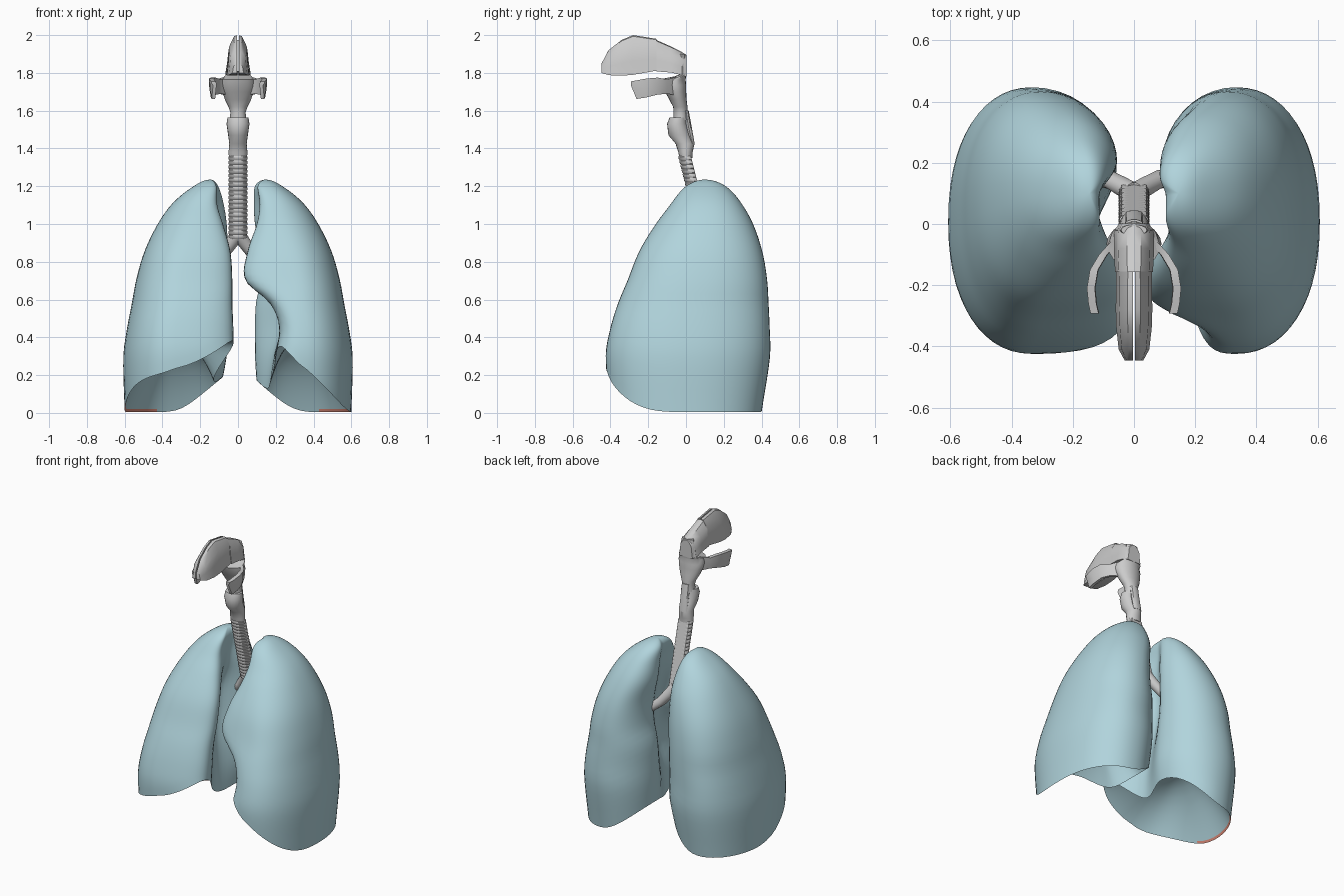
import bpy, bmesh, math
from math import sin, cos, pi, sqrt

if "Cube" in bpy.data.objects:
    bpy.data.objects.remove(bpy.data.objects["Cube"])


def material(name, col):
    m = bpy.data.materials.new(name)
    m.diffuse_color = (*col, 1)
    m.use_nodes = True
    m.node_tree.nodes["Principled BSDF"].inputs["Base Color"].default_value = m.diffuse_color
    return m


BLUE = material("lung_blue", (0.44, 0.66, 0.72))
PINK = material("rim_pink", (0.75, 0.27, 0.2))


def loft(name, rings, mats=(), pick=None, angle=35, mirror=False):
    """Skin a list of closed rings (lists of points) and cap both ends."""
    bm = bmesh.new()
    for s in ((1, -1) if mirror else (1,)):
        rows = [[bm.verts.new((s * p[0], p[1], p[2])) for p in r] for r in rings]
        n = len(rows[0])
        for k in range(len(rows) - 1):
            for i in range(n):
                j = (i + 1) % n
                f = bm.faces.new((rows[k][i], rows[k][j], rows[k + 1][j], rows[k + 1][i]))
                if pick:
                    f.material_index = pick(k, f.calc_center_median())
        bm.faces.new(rows[0])
        bm.faces.new(rows[-1])
    bmesh.ops.recalc_face_normals(bm, faces=bm.faces)
    me = bpy.data.meshes.new(name)
    bm.to_mesh(me)
    bm.free()
    for m in mats:
        me.materials.append(m)
    me.shade_smooth()
    me.set_sharp_from_angle(angle=math.radians(angle))
    ob = bpy.data.objects.new(name, me)
    bpy.context.collection.objects.link(ob)
    return ob


def clamp01(t):
    return max(0.0, min(1.0, t))


def smooth(t):
    t = clamp01(t)
    return t * t * (3 - 2 * t)


# ---- lungs: cross-section measures at each height ----
TOP = 1.235
LEVELS = (1.235, 1.2, 1.1, 1.0, .85, .7, .58, .45, .3, 0)
H = [sqrt(TOP - z) for z in LEVELS]
OUTER = (.145, .235, .355, .425, .497, .54, .562, .587, .607, .60)
BACK = (.1, .21, .30, .355, .405, .43, .437, .443, .445, .40)
FRONT = (.1, .0, -.085, -.16, -.25, -.31, -.36, -.40, -.425, -.40)
MIDX = (.145, .155, .19, .22, .27, .30, .31, .33, .33, .33)
# inner side of each lung: rear edge, hollow, front edge
INNER = {
    -1: ((.145, .105, .075, .06, .055, .06, .06, .06, .06, .12),
         (.145, .115, .12, .13, .17, .17, .16, .14, .13, .13),
         (.145, .115, .11, .08, .04, .03, .03, .025, .025, .06)),
    1: ((.145, .09, .085, .09, .12, .12, .095, .09, .09, .11),
        (.145, .105, .12, .14, .18, .21, .23, .23, .19, .15),
        (.145, .105, .115, .10, .05, .04, .17, .22, .20, .20)),
}


def sample(tab, z):
    """Smooth interpolation of a table over height."""
    h = sqrt(max(0, TOP - z))
    i = 0
    while i < len(H) - 2 and h > H[i + 1]:
        i += 1

    def slope(k):
        a, b = max(k - 1, 0), min(k + 1, len(H) - 1)
        return (tab[b] - tab[a]) / (H[b] - H[a])
    d = H[i + 1] - H[i]
    t = (h - H[i]) / d
    return ((2 * t**3 - 3 * t**2 + 1) * tab[i] + (t**3 - 2 * t**2 + t) * d * slope(i)
            + (3 * t**2 - 2 * t**3) * tab[i + 1] + (t**3 - t**2) * d * slope(i + 1))


def section(side, z):
    """Closed outline (distance from the midline, y) of a lung at height z."""
    L, b, f, cx = (sample(t, z) for t in (OUTER, BACK, FRONT, MIDX))
    mb, mm, mf = (sample(t, z) for t in INNER[side])
    yc = (b + f) / 2
    yb, ym, yf = yc + .38 * (b - yc), yc - .13 * (b - yc), f + .3 * (yc - f)

    def pw(v, e):
        return math.copysign(abs(v)**e, v)
    pts = []
    for i in range(28):                                   # outer half
        a = -pi / 2 + pi * i / 28
        pts.append((cx + (L - cx) * pw(cos(a), .9), yc + (b - yc) * pw(sin(a), .9)))
    for i in range(10):                                   # rear corner
        a = pi / 2 * i / 10
        pts.append((cx + (mb - cx) * sin(a), yb + (b - yb) * cos(a)))
    for x0, y0, x1, y1 in ((mb, yb, mm, ym), (mm, ym, mf, yf)):
        for i in range(8):                                # hollow inner face
            t = i / 8
            pts.append((x0 + (x1 - x0) * smooth(t), y0 + (y1 - y0) * t))
    for i in range(10):                                   # front corner
        a = pi / 2 * i / 10
        pts.append((cx + (mf - cx) * pw(cos(a), .85), yf + (f - yf) * pw(sin(a), .85)))
    return pts


def rim_height(side, a, y):
    s = smooth((.05 - y) / .45)
    w = max(0, .6 - a)
    g = .16 + .13 * w / .6 + .16 * (w / .6)**4 if side < 0 else min(.36, .95 * w)
    return .004 + s * g + (1 - s) * .2 * clamp01((.32 - a) / .25)**1.3


def lung(name, side):
    rims = [rim_height(side, a, y) for a, y in section(side, .2)]
    for _ in range(3):                                    # even out the lower edge
        rims = [(rims[i - 1] + rims[i] + rims[(i + 1) % len(rims)]) / 3 for i in range(len(rims))]
    rows = 40
    wall = []
    for k in range(rows + 1):
        t = 1 - (1 - .997 * k / rows)**2 if k else 0
        ring = []
        for i, r in enumerate(rims):
            z = r + (TOP - r) * t
            a, y = section(side, z)[i]
            ring.append((side * a, y, z))
        wall.append(ring)
    base = []
    for s in (.02, .07, .14, .24, .36, .5, .65, .8, .95)[::-1]:  # domed underside
        w = 1 - (1 - s)**2.2
        base.append([(x + (side * .32 - x) * s, y + (.02 - y) * s, z + (.38 - z) * w)
                     for x, y, z in wall[0]])
    nb = len(base)
    return loft(name, base + wall, (BLUE, PINK),
                lambda k, c: int(k == nb - 1 and c.z < .06 and abs(c.x) > .42), angle=60)


lung("lung_with_full_front", -1)
lung("lung_with_heart_notch", 1)


# ---- airway ----
def oval(z, y, rx, ry, n=20, flat=1.0):
    return [(rx * cos(2 * pi * i / n), y + ry * sin(2 * pi * i / n) *
             (flat if i < n / 2 else 1), z) for i in range(n)]


# windpipe: rings at the front, plain flat wall at the back
pipe = []
COUNT = 19
for k in range(COUNT):
    for dt, r in ((0, .046), (.2, .05), (.75, .05), (.95, .046)):
        t = (k + dt) / COUNT
        p = oval(1.36 - .44 * t, .11 * t, r, r * .85)
        pipe.append([(x, min(y, .11 * t + .026), z) for x, y, z in p])
loft("windpipe", pipe, angle=40)

# two main branches
path = [(0, .1, .95, .036), (.035, .12, .9, .034), (.08, .145, .84, .031), (.2, .17, .74, .026)]
loft("bronchi", [[(x + r * cos(2 * pi * i / 14) * .8, y + r * sin(2 * pi * i / 14),
                   z + r * cos(2 * pi * i / 14) * .6) for i in range(14)]
                 for x, y, z, r in path], mirror=True)

# voice box
loft("larynx", [oval(*p) for p in (
    (1.35, 0, .048, .034), (1.38, -.003, .05, .038), (1.425, -.005, .046, .05),
    (1.47, -.035, .052, .058), (1.53, -.047, .061, .053), (1.565, -.042, .055, .045))])
loft("larynx_rear_spur", [oval(z, y, .03, r, 10) for z, y, r in (
    (1.425, .035, .01), (1.44, .03, .014), (1.52, .012, .018), (1.6, 0, .015))])

# throat, widening at mouth level
loft("throat", [oval(*p) for p in (
    (1.55, -.028, .045, .038), (1.59, -.028, .04, .037), (1.62, -.03, .05, .038),
    (1.66, -.043, .07, .046), (1.7, -.055, .083, .056), (1.735, -.065, .09, .066),
    (1.765, -.072, .085, .07), (1.782, -.03, .072, .03), (1.79, -.018, .062, .02),
    (1.84, -.02, .053, .02), (1.9, -.02, .042, .018))])

# curved wings at the sides of the mouth, with downward tips
wing = [(.055, -.05, 1.78, 1.68), (.1, -.1, 1.765, 1.69), (.13, -.15, 1.775, 1.685),
        (.14, -.21, 1.77, 1.67), (.135, -.262, 1.76, 1.662), (.128, -.292, 1.755, 1.735)]
loft("mouth_wings", [[(x - .014, y, zb), (x + .004, y, zb), (x + .012, y, (zt + zb) / 2),
                      (x + .014, y, zt), (x - .012, y, zt)] for x, y, zt, zb in wing], mirror=True)


# nasal cavity: two halves with a slit, and the passage behind
def half_nose(y, zt, zb, w, gap):
    h = zt - zb
    return [(gap, y, zb), (w, y, zb), (w * .88, y, zb + .35 * h), (w * .8, y, zb + .7 * h),
            (w * .35, y, zt - .03 * h), (gap, y, zt)]


loft("nasal_halves", [half_nose(*p, .004) for p in (
    (-.447, 1.85, 1.80, .03), (-.41, 1.92, 1.788, .05), (-.34, 1.975, 1.785, .058),
    (-.28, 2.0, 1.79, .06), (-.155, 1.98, 1.812, .058))], mirror=True)
loft("nasal_passage", [half_nose(*p, 0) for p in (
    (-.157, 1.974, 1.808, .062), (-.08, 1.94, 1.802, .066), (-.03, 1.915, 1.79, .066),
    (.002, 1.895, 1.78, .05))], mirror=True)
